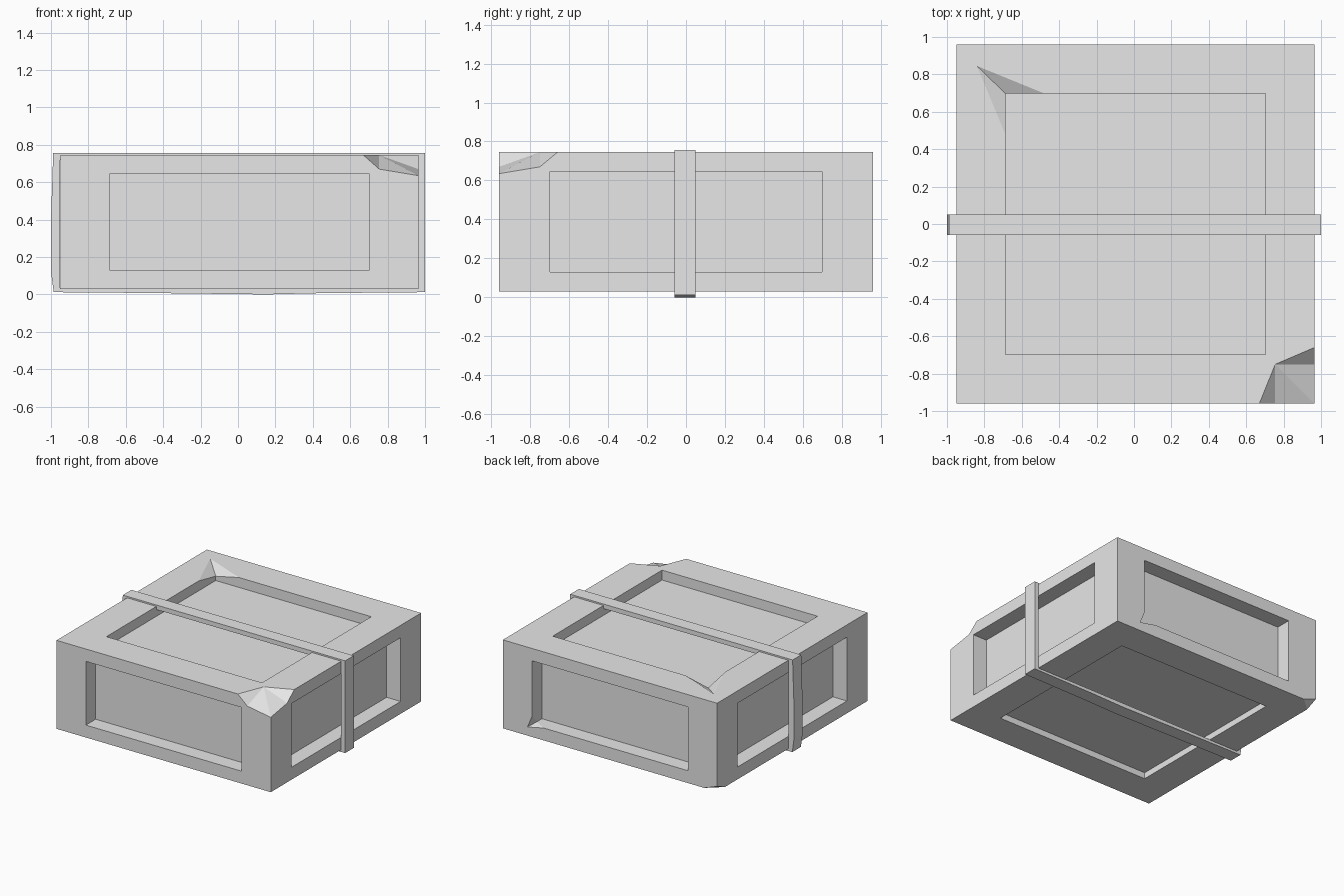
import bpy, bmesh
from mathutils import Vector

if "Cube" in bpy.data.objects:
    bpy.data.objects.remove(bpy.data.objects["Cube"], do_unlink=True)

grey = bpy.data.materials.new("plain grey")
grey.use_nodes = True
colour = (0.8, 0.8, 0.8, 1)
grey.diffuse_color = colour
grey.node_tree.nodes["Principled BSDF"].inputs["Base Color"].default_value = colour

LOW, HIGH = Vector((-0.95, -0.96, 0.03)), Vector((0.965, 0.96, 0.745))


def add_object(name, bm):
    bmesh.ops.recalc_face_normals(bm, faces=bm.faces[:])
    mesh = bpy.data.meshes.new(name)
    bm.to_mesh(mesh)
    bm.free()
    mesh.materials.append(grey)
    obj = bpy.data.objects.new(name, mesh)
    bpy.context.collection.objects.link(obj)
    return obj


def cut(target, name, bm):
    cutter = add_object(name, bm)
    cutter.hide_render = True
    mod = target.modifiers.new(name, "BOOLEAN")
    mod.operation, mod.solver, mod.object = "DIFFERENCE", "EXACT", cutter
    bpy.context.view_layer.objects.active = target
    bpy.ops.object.modifier_apply(modifier=mod.name)
    bpy.data.objects.remove(cutter, do_unlink=True)


def gouge(target, name, tip, ends, out):
    """Pyramid-shaped chip running from a tip into the corner of a recess."""
    tip, out = Vector(tip), Vector(out)
    base = [tip] + [tip + (Vector(e) - tip) * 1.2 for e in ends]
    bm = bmesh.new()
    for p in base:
        bm.verts.new(p)
        bm.verts.new(p + out)
    bmesh.ops.convex_hull(bm, input=bm.verts[:])
    cut(target, name, bm)


# Crate block with one recessed panel on every side
bm = bmesh.new()
bmesh.ops.create_cube(bm, size=1)
for v in bm.verts:
    v.co = [(LOW[i] + HIGH[i]) / 2 + v.co[i] * (HIGH[i] - LOW[i]) for i in range(3)]
bm.normal_update()
for face in bm.faces[:]:
    n = face.normal.copy()
    centre = face.calc_center_median()
    depth = 0.125 if abs(n.z) < 0.5 else (0.08 if n.z > 0 else 0.05)
    rim = bmesh.ops.inset_individual(bm, faces=[face], thickness=0.01)
    for v in face.verts:
        for i in range(3):
            if abs(n[i]) < 0.5:
                margin = 0.1 if i == 2 else 0.262
                edge = HIGH[i] - margin if v.co[i] > centre[i] else LOW[i] + margin
                v.co[i] = edge
    well = bmesh.ops.extrude_discrete_faces(bm, faces=[face])["faces"][0]
    bmesh.ops.translate(bm, verts=well.verts[:], vec=-n * depth)

# Small chipped bottom corner
corner = Vector((LOW.x, HIGH.y, LOW.z))
a, b, c = (corner + Vector(d) for d in ((0.115, 0, 0), (0, -0.1, 0), (0, 0, 0.043)))
normal = (b - a).cross(c - a)
if normal.dot(corner - a) < 0:
    normal.negate()
found = bmesh.ops.bisect_plane(bm, geom=bm.verts[:] + bm.edges[:] + bm.faces[:],
                               plane_co=a, plane_no=normal, clear_outer=True)
bmesh.ops.holes_fill(bm, edges=[e for e in bm.edges if e.is_boundary])
crate = add_object("crate", bm)

# Large broken top corner: a fan of facets spreading from one inner point
inner = Vector((0.755, -0.75, HIGH.z))
rim = [(0.67, -0.96, 0.745), (0.755, -0.96, 0.67), (0.965, -0.96, 0.635),
       (0.965, -0.75, 0.67), (0.965, -0.66, 0.745)]
bm = bmesh.new()
fan = [bm.verts.new(inner + (Vector(p) - inner) * 1.3) for p in rim]
tip = bm.verts.new(inner)
lids = [bm.verts.new((v.co.x, v.co.y, 0.9)) for v in (fan[0], fan[2], fan[4], tip)]
for p, q in zip(fan, fan[1:]):
    bm.faces.new((tip, p, q))
bm.faces.new((fan[0], fan[1], fan[2], lids[1], lids[0]))
bm.faces.new((fan[2], fan[3], fan[4], lids[2], lids[1]))
bm.faces.new((fan[4], tip, lids[3], lids[2]))
bm.faces.new((tip, fan[0], lids[0], lids[3]))
bm.faces.new(lids)
cut(crate, "corner_cutter", bm)

# Chips at the corners of the top and back recesses
gouge(crate, "top_chip", (-0.84, 0.845, 0.745),
      [(-0.48, 0.698, 0.745), (-0.688, 0.48, 0.745), (-0.688, 0.698, 0.7)], (0, 0, 0.1))
gouge(crate, "back_chip", (0.745, 0.96, 0.1),
      [(0.6, 0.96, 0.13), (0.703, 0.96, 0.2), (0.703, 0.9, 0.13)], (0, 0.1, 0))

# Slightly uneven strap wrapped around the crate
outline = [(-0.988, 0.757), (1, 0.757), (1, 0.012), (0.45, 0.007), (0.15, 0),
           (-0.5, 0.008), (-0.985, 0.012), (-1, 0.12), (-1, 0.4)]
bm = bmesh.new()
rings = []
for x, z in outline:
    ix = min(max(x, LOW.x - 0.003), HIGH.x)
    iz = min(max(z, LOW.z + 0.003), 0.72)
    rings.append([bm.verts.new(p) for p in
                  ((x, -0.06, z), (x, 0.05, z), (ix, 0.05, iz), (ix, -0.06, iz))])
for r, s in zip(rings, rings[1:] + rings[:1]):
    for i in range(4):
        j = (i + 1) % 4
        bm.faces.new((r[i], r[j], s[j], s[i]))
add_object("strap", bm)
